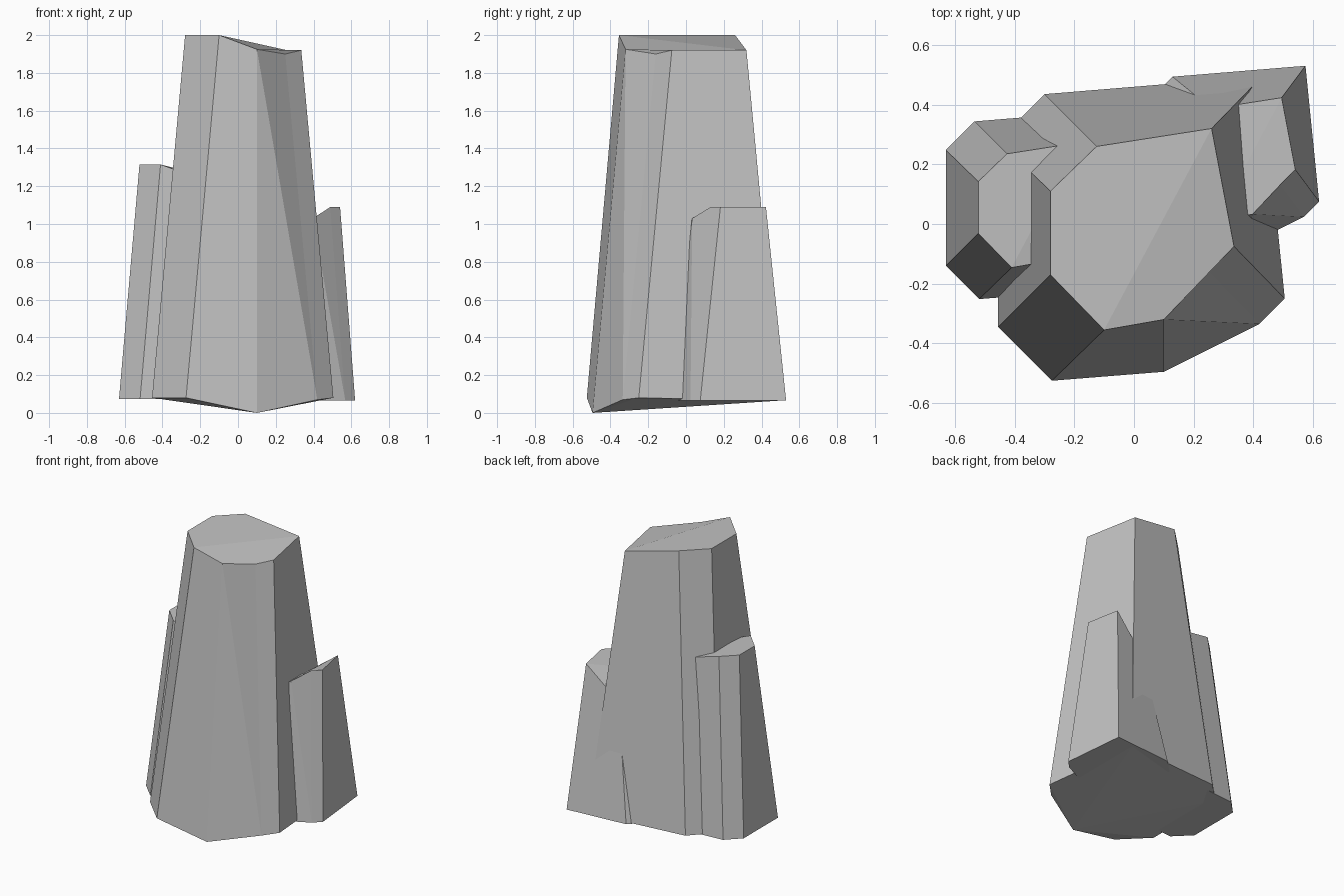
import bpy, bmesh

cube = bpy.data.objects.get("Cube")
if cube:
    bpy.data.objects.remove(cube, do_unlink=True)

stone = bpy.data.materials.new("grey_stone")
stone.use_nodes = True
GREY = (0.55, 0.55, 0.55, 1)
stone.diffuse_color = GREY
stone.node_tree.nodes["Principled BSDF"].inputs["Base Color"].default_value = GREY

# Shared eight-sided outline, wide at the foot and narrow at the tip
FOOT = [(-.455, .28), (-.455, -.345), (-.275, -.525), (.10, -.495),
        (.42, -.335), (.505, -.25), (.43, .495), (-.30, .435)]
TIP = [(-.28, .11), (-.28, -.17), (-.10, -.355), (.10, -.32),
       (.25, -.16), (.335, -.075), (.26, .32), (-.125, .26)]


def column(name, scale, centre, foot_z, tip_z, lean=0):
    """Tapered faceted column with uneven end heights."""
    bm = bmesh.new()
    cx, cy = centre

    def ring(outline, heights, shift):
        return [bm.verts.new((x * scale + cx + shift, y * scale + cy, z))
                for (x, y), z in zip(outline, heights)]

    low, high = ring(FOOT, foot_z, 0), ring(TIP, tip_z, lean)
    for i in range(8):
        j = (i + 1) % 8
        if i == 3:
            # Twisted side is split along its diagonal
            bm.faces.new((low[i], low[j], high[i]))
            bm.faces.new((low[j], high[j], high[i]))
        else:
            bm.faces.new((low[i], low[j], high[j], high[i]))
    # Top folds along one line
    bm.faces.new(high[2:7])
    bm.faces.new(high[6:] + high[:3])
    # Underside fans out from its lowest corner
    for k in range(4, 10):
        bm.faces.new((low[3], low[(k + 1) % 8], low[k % 8]))
    bmesh.ops.recalc_face_normals(bm, faces=bm.faces)
    mesh = bpy.data.meshes.new(name)
    bm.to_mesh(mesh)
    bm.free()
    mesh.materials.append(stone)
    obj = bpy.data.objects.new(name, mesh)
    bpy.context.collection.objects.link(obj)
    return obj


# Tall central column
column("main_column", 1, (0, 0),
       [.08, .08, .08, 0, .07, .08, .065, .075],
       [2, 2, 2, 1.925, 1.9, 1.92, 1.92, 2])

# Medium column on the right side
column("right_column", .62, (-.348, .074), [.073] * 8,
       [1.315, 1.315, 1.315, 1.27, 1.25, 1.26, 1.26, 1.315])

# Short column on the left side, its top sloping inward
column("left_column", .61, (.312, .228), [.065] * 8,
       [.86, .88, .95, 1.03, 1.09, 1.09, 1.09, .86], lean=.024)
